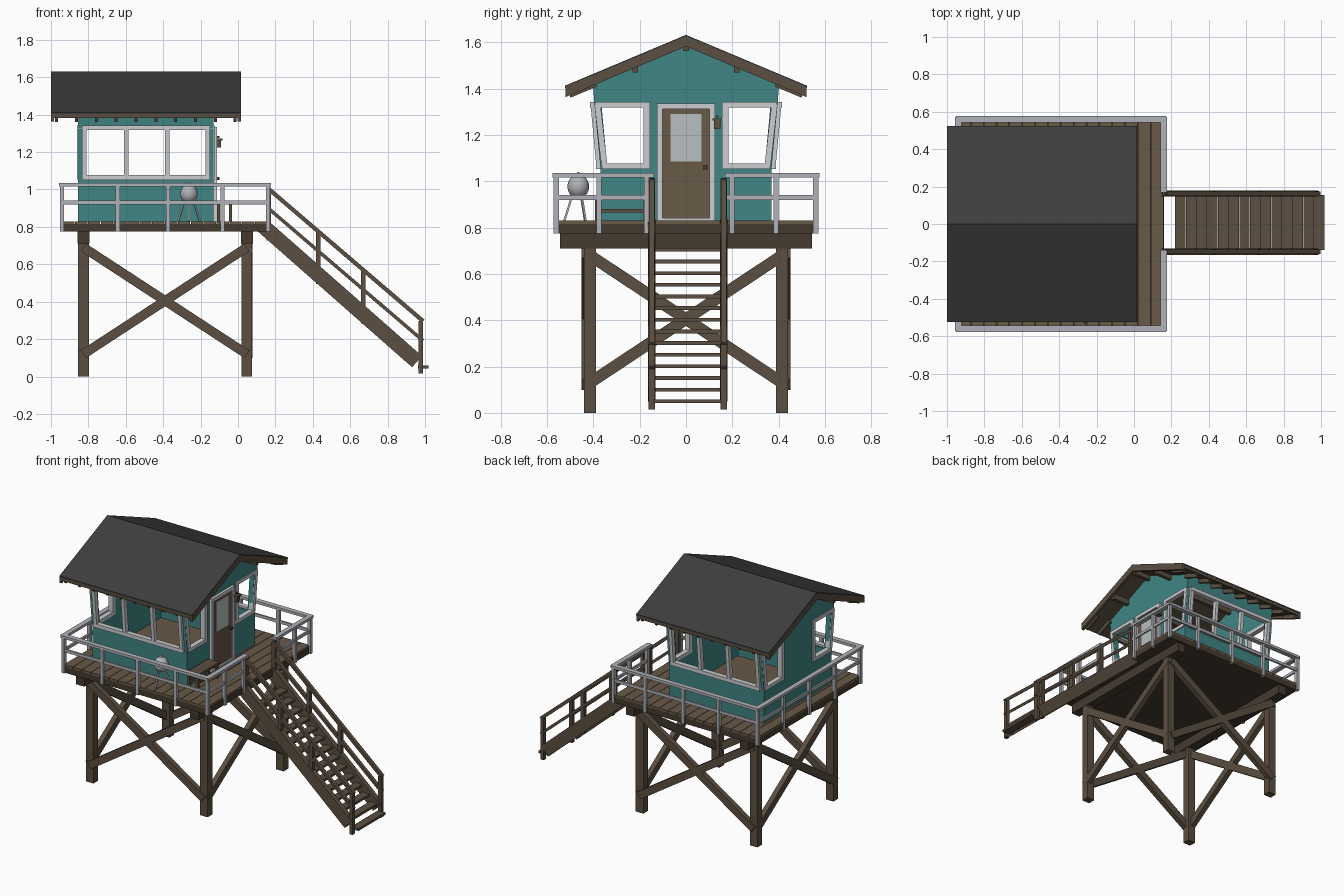
import bpy, bmesh
from mathutils import Vector, Matrix

if "Cube" in bpy.data.objects:
    bpy.data.objects.remove(bpy.data.objects["Cube"])


def material(name, rgb):
    m = bpy.data.materials.new(name)
    m.use_nodes = True
    m.diffuse_color = (*rgb, 1)
    bsdf = m.node_tree.nodes["Principled BSDF"]
    bsdf.inputs["Base Color"].default_value = (*rgb, 1)
    bsdf.inputs["Roughness"].default_value = 0.9
    return m


WOOD = material("weathered wood", (0.105, 0.077, 0.052))
DARK = material("dark wood", (0.06, 0.042, 0.028))
DECK = material("deck boards", (0.14, 0.1, 0.064))
TEAL = material("teal paint", (0.05, 0.24, 0.23))
WHITE = material("white trim", (0.6, 0.61, 0.64))
RAIL = material("pale grey paint", (0.44, 0.45, 0.48))
ROOF = material("charcoal roofing", (0.048, 0.048, 0.048))
GLASS = material("pale glass", (0.48, 0.53, 0.53))


class Part:
    """Collects simple solids into one object."""

    def __init__(self, name, mat):
        self.name, self.mat, self.bm = name, mat, bmesh.new()

    def box(self, x0, x1, y0, y1, z0, z1):
        mid = Vector((x0 + x1, y0 + y1, z0 + z1)) / 2
        size = Matrix.Diagonal((x1 - x0, y1 - y0, z1 - z0, 1))
        bmesh.ops.create_cube(self.bm, size=1, matrix=Matrix.Translation(mid) @ size)

    def beam(self, p, q, side, up):
        p, q = Vector(p), Vector(q)
        turn = (q - p).to_track_quat('Z', 'Y').to_matrix().to_4x4()
        size = Matrix.Diagonal((side, up, (q - p).length, 1))
        bmesh.ops.create_cube(self.bm, size=1, matrix=Matrix.Translation((p + q) / 2) @ turn @ size)

    def prism(self, yz, x0, x1):
        face = self.bm.faces.new([self.bm.verts.new((x0, y, z)) for y, z in yz])
        out = bmesh.ops.extrude_face_region(self.bm, geom=[face])["geom"]
        verts = [v for v in out if isinstance(v, bmesh.types.BMVert)]
        bmesh.ops.translate(self.bm, verts=verts, vec=(x1 - x0, 0, 0))

    def done(self):
        bmesh.ops.recalc_face_normals(self.bm, faces=self.bm.faces[:])
        mesh = bpy.data.meshes.new(self.name)
        self.bm.to_mesh(mesh)
        self.bm.free()
        mesh.materials.append(self.mat)
        ob = bpy.data.objects.new(self.name, mesh)
        bpy.context.collection.objects.link(ob)
        return ob


# Legs, cross braces and bearer beams
LEG_X, LEG_Y = (-0.826, 0.047), (-0.415, 0.415)
legs, braces, bearers = Part("legs", WOOD), Part("cross_braces", WOOD), Part("bearer_beams", DARK)
for x in LEG_X:
    out = 0.012 if x > 0 else -0.012
    for y in LEG_Y:
        legs.box(x - 0.029, x + 0.029, y - 0.026, y + 0.026, 0, 0.775)
    bearers.box(x - 0.032, x + 0.032, -0.545, 0.545, 0.71, 0.775)
    for s in (-1, 1):
        braces.beam((x + out, -0.43 * s, 0.12), (x + out, 0.43 * s, 0.69), 0.035, 0.05)
for y in LEG_Y:
    out = 0.018 if y > 0 else -0.018
    for a, b in (LEG_X, LEG_X[::-1]):
        braces.beam((a, y + out, 0.12), (b, y + out, 0.69), 0.035, 0.05)
for p in (legs, braces, bearers):
    p.done()

# Deck: edge frame and boards
X0, X1, Y1, Z = -0.94, 0.16, 0.56, 0.83
frame = Part("deck_frame", DARK)
frame.box(X0, X1, -Y1, Y1, 0.775, Z - 0.015)
frame.done()
boards = Part("deck_boards", DECK)
count = 16
step = (X1 - X0) / count
for i in range(count):
    boards.box(X0 + i * step, X0 + (i + 1) * step - 0.003, -Y1, Y1, Z - 0.016, Z)
boards.done()

# Deck railing with a gap for the stairs
rail = Part("deck_railing", RAIL)
runs = [((X0, s * Y1), (X1, s * Y1), (0, 0.27, 0.515, 0.78, 1)) for s in (-1, 1)]
runs += [((X0, -Y1), (X0, Y1), (0.25, 0.5, 0.75)),
         ((X1, -Y1), (X1, -0.15), (0.45, 0.95)), ((X1, 0.18), (X1, Y1), (0.05, 0.55))]
for a, b, stops in runs:
    a, b = Vector((*a, 0)), Vector((*b, 0))
    for z, w, h in ((1.026, 0.034, 0.018), (0.93, 0.012, 0.02)):
        lift, end = Vector((0, 0, z)), (b - a).normalized() * 0.012
        rail.beam(a + lift - end, b + lift + end, w, h)
    for t in stops:
        p = a.lerp(b, t)
        rail.box(p.x - 0.011, p.x + 0.011, p.y - 0.011, p.y + 0.011, 0.775, 1.02)
rail.done()

# Stairs: stringers, treads, handrails
stairs, treads = Part("stair_frame", WOOD), Part("stair_treads", WOOD)
SLOPE = -0.88


def stair_z(x):
    return 0.79 + SLOPE * (x - 0.15)


for y in (-0.148, 0.163):
    stairs.beam((0.13, y, stair_z(0.13)), (0.957, y, stair_z(0.957)), 0.034, 0.08)
    for lift, h in ((0.225, 0.022), (0.12, 0.018)):
        stairs.beam((0.16, y, stair_z(0.16) + lift), (0.99, y, stair_z(0.99) + lift + 0.02), 0.024, h)
    for x in (0.165, 0.43, 0.67, 0.977):
        z = stair_z(x)
        stairs.box(x - 0.012, x + 0.012, y - 0.014, y + 0.014, max(z - 0.05, 0.015), z + 0.235)
for i in range(14):
    z = 0.05 + i * 0.0503
    x = 0.15 + (z - 0.79) / SLOPE
    treads.box(x - 0.028, x + 0.028, -0.14, 0.155, z - 0.008, z + 0.008)
stairs.done()
treads.done()

# Cabin walls: straight below the sill, leaning outward above it
WX0, WX1, T = -0.855, -0.13, 0.025
SILL, HEAD = 1.065, 1.33
walls = Part("cabin_walls", TEAL)
for x in (WX0, WX1 - T):
    walls.box(x, x + T, -0.37, 0.37, Z, SILL)
    walls.box(x, x + T, -0.165, 0.165, SILL, HEAD)
    walls.prism([(-0.395, HEAD), (0.395, HEAD), (0.403, 1.432), (0, 1.6), (-0.403, 1.432)], x, x + T)
for s in (-1, 1):
    walls.box(WX0 + T, WX1 - T, *sorted((s * 0.345, s * 0.37)), Z, SILL)
    walls.prism([(s * 0.37, HEAD), (s * 0.395, HEAD), (s * 0.403, 1.432), (s * 0.378, 1.442)],
                WX0 + T, WX1 - T)
    for x in (WX0, WX1 - 0.035):
        walls.prism([(s * 0.34, SILL), (s * 0.37, SILL), (s * 0.395, HEAD), (s * 0.365, HEAD)], x, x + 0.035)
walls.done()
floor = Part("cabin_floor", DECK)
floor.box(WX0 + T, WX1 - T, -0.345, 0.345, Z, Z + 0.008)
floor.done()

# Window frames
win = Part("window_frames", WHITE)
for s in (-1, 1):
    low, high = (s * 0.372, SILL), (s * 0.397, HEAD)
    for y, z in (low, high):
        win.beam((-0.835, y, z), (-0.15, y, z), 0.034, 0.026)
    for x in (-0.822, -0.597, -0.378, -0.163):
        win.beam((x, *low), (x, *high), 0.024, 0.03)
    for x in (WX0 + 0.01, WX1 - 0.01):
        win.beam((x, s * 0.155, SILL), (x, s * 0.362, SILL), 0.034, 0.024)
        win.beam((x, s * 0.155, HEAD), (x, s * 0.392, HEAD), 0.034, 0.024)
        win.beam((x, s * 0.352, SILL), (x, s * 0.382, HEAD), 0.034, 0.026)
        win.box(x - 0.017, x + 0.017, s * 0.17 - 0.014, s * 0.17 + 0.014, SILL, HEAD)
win.done()

# Door with frame, glass and knob
trim = Part("door_frame", WHITE)
for s in (-1, 1):
    trim.box(WX1, WX1 + 0.018, s * 0.113 - 0.012, s * 0.113 + 0.012, Z, 1.335)
trim.box(WX1, WX1 + 0.018, -0.125, 0.125, 1.311, 1.335)
trim.box(WX1, WX1 + 0.018, -0.125, 0.125, Z, Z + 0.012)
trim.done()
door = Part("door", DECK)
door.box(WX1, WX1 + 0.008, -0.101, 0.101, Z + 0.012, 1.311)
door.done()
pane = Part("door_glass", GLASS)
pane.box(WX1 + 0.008, WX1 + 0.011, -0.066, 0.066, 1.085, 1.29)
pane.done()
knob = Part("door_knob", DARK)
knob.box(WX1 + 0.008, WX1 + 0.03, 0.074, 0.092, 1.05, 1.068)
knob.done()

# Wall lantern
lamp = Part("wall_lantern", WOOD)
lamp.box(WX1, WX1 + 0.03, 0.129, 0.141, 1.275, 1.285)
lamp.box(WX1 + 0.012, WX1 + 0.04, 0.12, 0.15, 1.225, 1.265)
lamp.box(WX1 + 0.006, WX1 + 0.046, 0.114, 0.156, 1.262, 1.272)
lamp.done()

# Roof: boarding, covering, barge boards and rafters
RX0, RX1, EAVE, RIDGE, PITCH = -1.0, 0.015, 0.52, 1.632, 0.42


def chevron(top, depth, half):
    drop = PITCH * half
    return [(-half, top - drop), (0, top), (half, top - drop),
            (half, top - drop - depth), (0, top - depth), (-half, top - drop - depth)]


cover = Part("roof_covering", ROOF)
cover.prism(chevron(RIDGE, 0.01, EAVE + 0.003), RX0, RX1)
cover.done()
sheath = Part("roof_boarding", WOOD)
sheath.prism(chevron(RIDGE - 0.01, 0.022, EAVE), RX0 + 0.004, RX1 - 0.004)
for x in (RX0 - 0.001, RX1 - 0.017):
    sheath.prism(chevron(RIDGE - 0.006, 0.044, EAVE), x, x + 0.018)
sheath.done()
rafters = Part("rafters", WOOD)
for i in range(10):
    x = RX0 + 0.03 + i * (RX1 - RX0 - 0.06) / 9
    for s in (-1, 1):
        rafters.beam((x, s * 0.39, 1.425), (x, s * 0.505, 1.425 - PITCH * 0.115), 0.016, 0.034)
for y in (-0.22, 0, 0.22):
    z = RIDGE - 0.05 - PITCH * abs(y)
    rafters.box(RX0 + 0.02, RX1 - 0.02, y - 0.012, y + 0.012, z - 0.02, z + 0.02)
rafters.done()

# Bench beside the door
bench = Part("bench", WOOD)
bench.box(-0.115, -0.03, -0.4, -0.16, 0.922, 0.938)
for x in (-0.105, -0.04):
    bench.box(x - 0.005, x + 0.005, -0.385, -0.175, 0.865, 0.88)
    for y in (-0.385, -0.175):
        bench.box(x - 0.008, x + 0.008, y - 0.008, y + 0.008, Z, 0.925)
bench.done()

# Kettle grill on three legs
GX, GY = -0.262, -0.465
grill = Part("kettle_grill", RAIL)
place = Matrix.Translation((GX, GY, 0.977)) @ Matrix.Diagonal((1, 1, 1.1, 1))
bmesh.ops.create_uvsphere(grill.bm, u_segments=16, v_segments=10, radius=0.047, matrix=place)
grill.box(GX - 0.012, GX + 0.012, GY - 0.005, GY + 0.005, 1.025, 1.04)
for dx, dy in ((0.058, 0.03), (-0.058, 0.03), (0, -0.06)):
    grill.beam((GX + dx * 0.4, GY + dy * 0.4, 0.945), (GX + dx, GY + dy, Z), 0.009, 0.009)
bpy.context.view_layer.objects.active = ob = grill.done()
ob.select_set(True)
bpy.ops.object.shade_smooth_by_angle()
